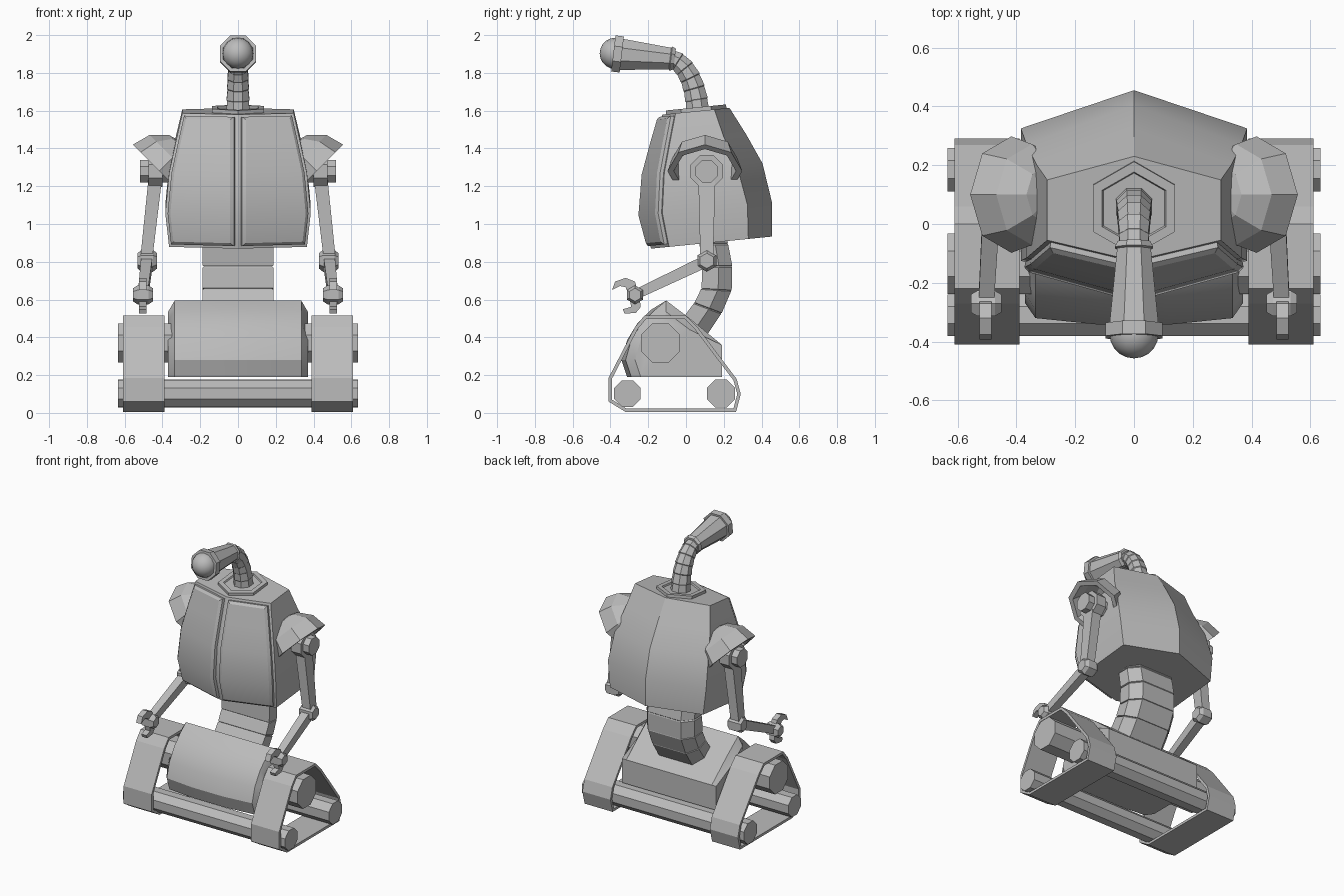
import bpy, bmesh, math
from mathutils import Vector, Matrix

if "Cube" in bpy.data.objects:
    bpy.data.objects.remove(bpy.data.objects["Cube"])

grey = bpy.data.materials.new("plain_grey")
grey.diffuse_color = (0.5, 0.5, 0.5, 1)
grey.use_nodes = True
grey.node_tree.nodes["Principled BSDF"].inputs["Base Color"].default_value = grey.diffuse_color


def finish(name, bm, smooth=None):
    bmesh.ops.recalc_face_normals(bm, faces=bm.faces)
    me = bpy.data.meshes.new(name)
    bm.to_mesh(me)
    bm.free()
    me.materials.append(grey)
    ob = bpy.data.objects.new(name, me)
    bpy.context.collection.objects.link(ob)
    if smooth:
        bpy.ops.object.select_all(action='DESELECT')
        ob.select_set(True)
        bpy.context.view_layer.objects.active = ob
        bpy.ops.object.shade_smooth_by_angle(angle=math.radians(smooth))
    return ob


def loft(bm, rings, caps=True):
    """Skin a list of closed rings, optionally capping both ends."""
    vs = [[bm.verts.new(p) for p in r] for r in rings]
    n = len(vs[0])
    for a, b in zip(vs, vs[1:]):
        for i in range(n):
            j = (i + 1) % n
            bm.faces.new((a[i], a[j], b[j], b[i]))
    if caps:
        bm.faces.new(vs[0])
        bm.faces.new(vs[-1])
    return vs


def tube(name, stations, n=8, side=Vector((1, 0, 0)), smooth=None):
    """stations: (centre, axis, radius); n-sided with flats facing out."""
    bm = bmesh.new()
    rings = []
    for c, ax, r in stations:
        ax = Vector(ax).normalized()
        u = (side - ax * side.dot(ax)).normalized()
        w = ax.cross(u)
        rings.append([Vector(c) + r * (u * math.cos(t) + w * math.sin(t))
                      for t in [(i + .5) * 2 * math.pi / n for i in range(n)]])
    loft(bm, rings)
    return finish(name, bm, smooth)


def x_rod(name, x0, x1, y, z, r, n=8):
    return tube(name, [((x0, y, z), (1, 0, 0), r), ((x1, y, z), (1, 0, 0), r)], n, Vector((0, 1, 0)))


def plate(name, pts, x0, x1):
    """Extrude a y-z outline along x."""
    bm = bmesh.new()
    loft(bm, [[(x, y, z) for y, z in pts] for x in (x0, x1)])
    return finish(name, bm)


def bar(name, a, b, wa, wb, da, db):
    """Tapered box between points; w along x, d across the bar in the y-z plane."""
    a, b = Vector(a), Vector(b)
    v = Vector((1, 0, 0)).cross(b - a).normalized()
    bm = bmesh.new()
    loft(bm, [[p + Vector((sx * w, 0, 0)) + v * sy * d
               for sx, sy in ((-1, -1), (1, -1), (1, 1), (-1, 1))]
              for p, w, d in ((a, wa, da), (b, wb, db))])
    return finish(name, bm)


# torso: tilted six-sided rings (z, half width, front centre, front side, back side, back centre)
bm = bmesh.new()
rings = []
for z, hx, fc, fs, bs, bc in ((0.888, .365, -.185, -.09, .33, .455), (1.07, .385, -.232, -.125, .325, .455),
                              (1.28, .365, -.215, -.115, .27, .405), (1.44, .33, -.17, -.085, .20, .32),
                              (1.592, .295, -.125, -.055, .15, .23)):
    pts = ((0, fc), (hx, fs), (hx, bs), (0, bc), (-hx, bs), (-hx, fs))
    rings.append([(x, y, z + .1 * y) for x, y in pts])
loft(bm, rings)
bmesh.ops.recalc_face_normals(bm, faces=bm.faces)
# twin doors: raised from the two front sides
for s in (1, -1):
    door = [f for f in bm.faces if len(f.verts) == 4 and f.normal.y < -.5 and f.calc_center_median().x * s > .01
            and min(v.co.x * s for v in f.verts) < .001]
    bmesh.ops.inset_region(bm, faces=door, thickness=.016, use_even_offset=True)
    bmesh.ops.inset_region(bm, faces=door, thickness=.002, depth=.018, use_even_offset=True)
    bmesh.ops.inset_region(bm, faces=door, thickness=.018, depth=.012, use_even_offset=True)
finish("torso", bm, 25)

# neck collar and segmented neck
up = Vector((0, -.1, 1)).normalized()
base = Vector((0, .055, 1.595))
side30 = Matrix.Rotation(math.radians(0), 3, 'Z') @ Vector((1, 0, 0))
tube("neck_collar", [(base, up, .16), (base + up * .022, up, .16), (base + up * .022, up, .125),
                     (base + up * .012, up, .12)], 6, side30)
path = [(.062, 1.59), (.055, 1.66), (.042, 1.72), (.022, 1.775), (-.008, 1.825), (-.045, 1.86), (-.09, 1.878)]
st = []
for i in range(len(path) - 1):
    a, b = Vector((0, *path[i])), Vector((0, *path[i + 1]))
    r = .068 - .0025 * i
    prev = Vector((0, *path[max(i - 1, 0)]))
    nxt = Vector((0, *path[min(i + 2, len(path) - 1)]))
    st += [(a, b - prev, r), (b - (b - a) * .08, nxt - a, r - .006)]
tube("neck", st)

# lamp-shaped head with flange and round eye
h0, h1 = Vector((0, -.06, 1.873)), Vector((0, -.345, 1.898))
ax = Vector((0, -1, .12)).normalized()
tube("head", [(h0, ax, .06), (h0 + ax * .02, ax, .07), (h0 + ax * .025, ax, .062), (h1, ax, .09)])
tube("head_flange", [(h1 - ax * .005, ax, .104), (h1 + ax * .04, ax, .104),
                     (h1 + ax * .04, ax, .085), (h1 + ax * .02, ax, .08)])
bm = bmesh.new()
bmesh.ops.create_uvsphere(bm, u_segments=16, v_segments=10, radius=.083,
                          matrix=Matrix.Translation((0, -.374, 1.903)) @ Matrix.Rotation(math.pi / 2, 4, 'X'))
finish("eye", bm, 40)

# curved waist: flat front, chamfered back
bm = bmesh.new()
rings = []
waist = [((.06, .95), (.20, .96)), ((.07, .90), (.222, .90)), ((.087, .78), (.245, .78)), ((.082, .66), (.242, .65)),
         ((.045, .585), (.19, .53)), ((-.01, .51), (.11, .41)), ((-.06, .46), (.05, .34))]
for i, (f, b) in enumerate(waist):
    f, b = Vector((0, *f)), Vector((0, *b))
    m = f.lerp(b, .55)
    ring = [f + Vector((-.187, 0, 0)), f + Vector((.187, 0, 0)), m + Vector((.187, 0, 0)),
            b + Vector((.13, 0, 0)), b + Vector((-.13, 0, 0)), m + Vector((-.187, 0, 0))]
    rings.append(ring)
    if 0 < i < len(waist) - 1:  # thin groove between segments
        c = sum(ring, Vector()) / 6
        d = Vector((0, *waist[i + 1][0])) - f
        rings.append([c + (p - c) * .96 + d * .03 for p in ring])
        rings.append([p + d * .09 for p in ring])
loft(bm, rings)
finish("waist", bm)

# lower hull: bowed, rounded front cover with chamfered ends
prof = [(.19, .19), (.19, .36), (.02, .50), (-.105, .595), (-.19, .545), (-.26, .475),
        (-.315, .385), (-.345, .28), (-.315, .19)]
bm = bmesh.new()
rings = []
for x, dy, dz in ((-.37, .075, -.06), (-.335, .025, 0), (-.12, .003, 0), (.12, .003, 0), (.335, .025, 0), (.37, .075, -.06)):
    rings.append([(x, y + dy * (y < -.15), z + dz * (z > .45)) for y, z in prof])
loft(bm, rings)
finish("hull", bm, 30)

# axles run through both tracks
x_rod("front_axle", -.635, .635, -.31, .102, .076)
x_rod("rear_axle", -.635, .635, .185, .102, .08)
x_rod("upper_axle", -.635, .635, -.135, .37, .112)

outer = [(-.41, .185), (-.41, .06), (-.32, .005), (.265, .005), (.29, .10), (.268, .18),
         (.06, .455), (.0, .515), (-.22, .515), (-.27, .455)]
ctr = Vector((-.06, .22))
for s, label in ((1, "right"), (-1, "left")):
    # hollow track band
    bm = bmesh.new()
    n = len(outer)
    inner = []
    for i in range(n):
        p, q, r = (Vector(outer[(i + k) % n]) for k in (-1, 0, 1))
        d1, d2 = (q - p).normalized(), (r - q).normalized()
        n1, n2 = Vector((-d1.y, d1.x)), Vector((-d2.y, d2.x))
        m = (n1 + n2).normalized()
        inner.append(q + m * .018 / m.dot(n1))
    loops = [[(s * x, y, z) for y, z in pts] for x, pts in ((.39, outer), (.61, outer), (.61, inner), (.39, inner))]
    loft(bm, loops + [loops[0]], caps=False)
    bmesh.ops.remove_doubles(bm, verts=bm.verts, dist=1e-5)
    finish(label + "_track", bm)

    # shoulder cap: faceted half dome facing down and out
    pole = Vector((-s, 0, 1)).normalized()
    c = Vector((s * .417, .1, 1.28))
    u, w = Vector((0, 1, 0)), pole.cross(Vector((0, 1, 0)))
    bm = bmesh.new()
    rings = []
    for R, angs in ((.198, (0, 30, 60, 88)), (.165, (88, 60, 30, 0))):
        for a in angs:
            a = math.radians(a)
            rings.append([c + pole * R * math.sin(a) + R * math.cos(a) *
                          (u * math.cos(t * math.pi / 4) + w * math.sin(t * math.pi / 4)) for t in range(8)])
    loft(bm, rings + [rings[0]], caps=False)
    bmesh.ops.remove_doubles(bm, verts=bm.verts, dist=1e-5)
    finish(label + "_shoulder_cap", bm)

    # arm
    x_rod(label + "_shoulder_pin", s * .30, s * .52, .11, 1.28, .064)
    x_rod(label + "_shoulder_disc", s * .40, s * .475, .11, 1.28, .092)
    bar(label + "_upper_arm", (s * .437, .11, 1.25), (s * .485, .11, .82), .036, .032, .045, .034)
    for joint, x, y, z, r in (("elbow", .48, .11, .805, .058), ("wrist", .503, -.27, .625, .05)):
        tube(label + "_" + joint, [((s * (x + d), y, z), (1, 0, 0), r * k) for d, k in
                                   ((-.052, .7), (-.03, 1), (.03, 1), (.052, .7))], 6, Vector((0, 1, 0)))
    bar(label + "_forearm", (s * .482, .11, .805), (s * .503, -.27, .625), .03, .026, .032, .026)
    plate(label + "_upper_claw", [(-.26, .66), (-.27, .695), (-.32, .715), (-.375, .695), (-.392, .65),
                                  (-.35, .672), (-.32, .665), (-.305, .63)], s * .485, s * .525)
    plate(label + "_lower_claw", [(-.30, .61), (-.29, .562), (-.335, .548), (-.325, .525), (-.265, .53),
                                  (-.24, .56), (-.245, .61)], s * .485, s * .525)
